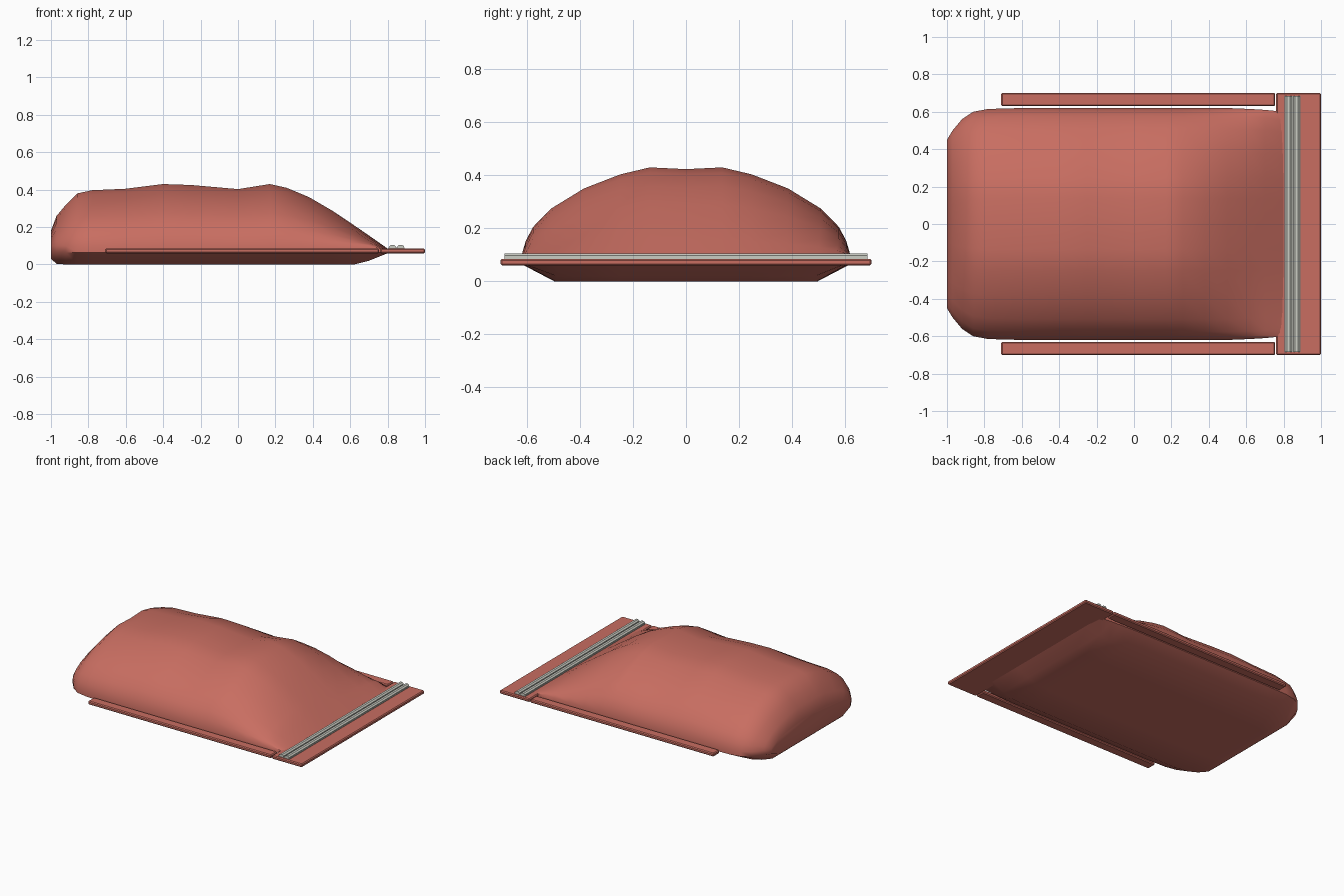
import bpy, bmesh, math
from mathutils import Vector
from mathutils.bvhtree import BVHTree

cube = bpy.data.objects.get("Cube")
if cube:
    bpy.data.objects.remove(cube, do_unlink=True)


def material(name, rgb):
    m = bpy.data.materials.new(name)
    m.use_nodes = True
    m.diffuse_color = (*rgb, 1)
    m.node_tree.nodes["Principled BSDF"].inputs["Base Color"].default_value = (*rgb, 1)
    return m


RED = material("brick red fabric", (0.58, 0.155, 0.12))
GREY = material("pale grey plastic", (0.60, 0.61, 0.55))


def finish(bm, name, mat, angle=None):
    bmesh.ops.recalc_face_normals(bm, faces=bm.faces)
    mesh = bpy.data.meshes.new(name)
    bm.to_mesh(mesh)
    bm.free()
    mesh.materials.append(mat)
    ob = bpy.data.objects.new(name, mesh)
    bpy.context.collection.objects.link(ob)
    if angle:
        bpy.ops.object.select_all(action="DESELECT")
        ob.select_set(True)
        bpy.context.view_layer.objects.active = ob
        bpy.ops.object.shade_smooth_by_angle(angle=math.radians(angle))
    return ob


def skin(bm, rings):
    """Join closed rings of points and cap both ends."""
    rows = [[bm.verts.new(p) for p in r] for r in rings]
    n = len(rows[0])
    for a, b in zip(rows, rows[1:]):
        for i in range(n):
            j = (i + 1) % n
            bm.faces.new((a[i], a[j], b[j], b[i]))
    bm.faces.new(rows[0])
    bm.faces.new(rows[-1])


def plate(name, lo, hi, mat, bevel):
    bm = bmesh.new()
    bmesh.ops.create_cube(bm, size=1)
    for v in bm.verts:
        v.co = [l + (c + 0.5) * (h - l) for c, l, h in zip(v.co, lo, hi)]
    if bevel:
        bmesh.ops.bevel(bm, geom=bm.edges[:], offset=bevel, segments=1, affect="EDGES")
    return finish(bm, name, mat)


# Padded pouch: stations of x, half width, top height, bottom height
stations = [
    (-1, .45, .18, .03), (-.97, .50, .26, .004), (-.92, .56, .32, 0),
    (-.86, .60, .38, 0), (-.78, .615, .397, 0), (-.6, .62, .405, 0),
    (-.4, .62, .43, 0), (-.25, .62, .425, 0), (0, .62, .403, 0),
    (.17, .62, .43, 0), (.26, .62, .41, 0), (.38, .62, .36, 0),
    (.5, .62, .29, 0), (.62, .615, .21, 0), (.7, .61, .155, .02),
    (.8, .60, .085, .06)]
# Half of the domed section: fraction of width, fraction of rise
dome = [(1, 0), (.975, .16), (.93, .32), (.82, .53), (.62, .76),
        (.4, .92), (.22, 1), (0, .98)]
rings = []
for x, w, top, low in stations:
    seam = min(.1, top - .01)
    half = [(.4 * w, low), (.8 * w, low), (w, .065)]
    half += [(u * w, seam + f * (top - seam)) for u, f in dome]
    mirrored = [(-y, z) for y, z in half[-2::-1]]
    rings.append([(x, y, z) for y, z in half + mirrored])
bm = bmesh.new()
skin(bm, rings)
tree = BVHTree.FromBMesh(bm)
finish(bm, "padded_pouch", RED, 50)

# Creases: slim tapered folds lying on the pouch
creases = [
    [(-.35, .385), (-.27, .425), (-.15, .465)],
    [(-.03, .305), (.07, .21), (.15, .145), (.21, .125)],
    [(-.63, -.34), (-.52, -.23), (-.42, -.15), (-.32, -.10), (-.23, -.04)],
    [(.27, -.36), (.35, -.26), (.40, -.22), (.46, -.21), (.55, -.23)],
    [(.31, .11), (.35, .10), (.39, .095)]]
for k, path in enumerate(creases):
    pts = []
    for (ax, ay), (bx, by) in zip(path, path[1:]):
        pts += [Vector((ax + (bx - ax) * t / 4, ay + (by - ay) * t / 4, 1)) for t in range(4)]
    pts.append(Vector((*path[-1], 1)))
    loops = []
    for i, p in enumerate(pts):
        hit, normal = tree.ray_cast(p, Vector((0, 0, -1)))[:2]
        if normal.z < 0:
            normal = -normal
        along = pts[min(i + 1, len(pts) - 1)] - pts[max(i - 1, 0)]
        side = along.cross(normal).normalized()
        r = .001 + .009 * math.sin(math.pi * i / (len(pts) - 1))
        # gentle slope on one side, steep drop on the other
        loops.append([hit + side * r * .6 - normal * .004,
                      hit + side * r * .4 + normal * r * .9,
                      hit - side * r * 2.5 - normal * .004])
    bm = bmesh.new()
    skin(bm, loops)
    finish(bm, f"crease_{k + 1}", RED, 40)

# Flat border around three sides
plate("end_flange", (.76, -.7, .06), (1, .7, .085), RED, .006)
for name, s in (("left_flange", -1), ("right_flange", 1)):
    y0, y1 = sorted((s * .63, s * .7))
    plate("back_flange" if s > 0 else "front_flange",
          (-.71, y0, .06), (.755, y1, .085), RED, .006)

# Closure strip with two raised rails
plate("closure_base", (.805, -.685, .083), (.89, .685, .091), GREY, 0)
for name, x in (("inner_closure_rail", .826), ("outer_closure_rail", .87)):
    profile = [(-.018, .09), (-.018, .097), (-.008, .105),
               (.008, .105), (.018, .097), (.018, .09)]
    bm = bmesh.new()
    skin(bm, [[(x + dx, y, z) for dx, z in profile] for y in (-.685, .685)])
    finish(bm, name, GREY)
